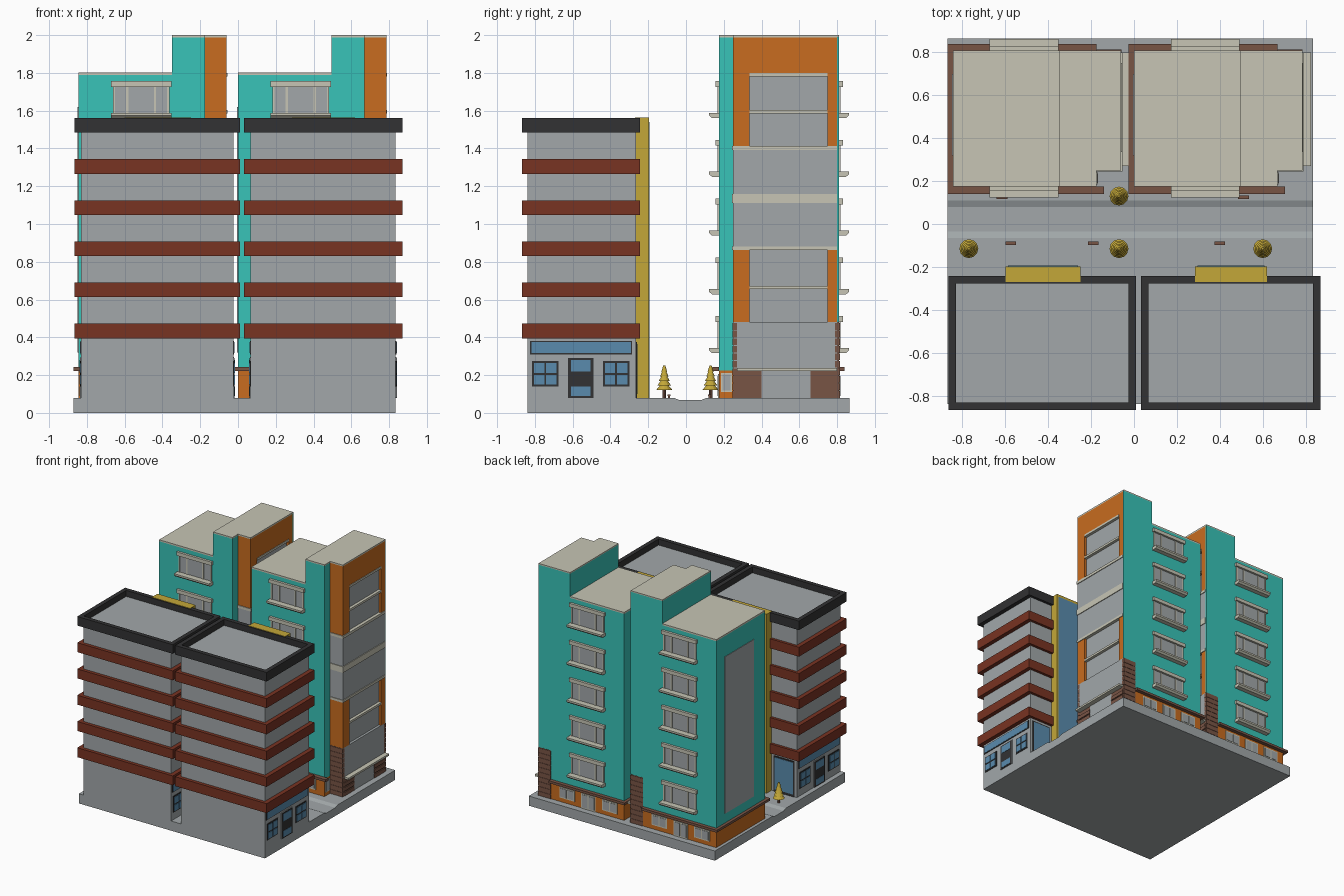
import bpy, bmesh
from mathutils import Matrix

if "Cube" in bpy.data.objects:
    bpy.data.objects.remove(bpy.data.objects["Cube"], do_unlink=True)


def material(name, r, g, b):
    m = bpy.data.materials.new(name)
    m.use_nodes = True
    m.diffuse_color = (r, g, b, 1)
    m.node_tree.nodes["Principled BSDF"].inputs["Base Color"].default_value = (r, g, b, 1)
    return m


GREY = material("concrete grey", .36, .39, .40)
TEAL = material("teal", .04, .55, .48)
ORANGE = material("orange", .58, .15, .014)
RED = material("red brown", .19, .033, .016)
DARK = material("charcoal", .032, .032, .033)
YELLOW = material("yellow", .55, .39, .04)
BEIGE = material("beige", .57, .56, .46)
BLUE = material("glass blue", .10, .26, .42)
BRICK = material("brick brown", .19, .09, .06)
GROUND = .08


def finish(name, bm, mat):
    bmesh.ops.recalc_face_normals(bm, faces=bm.faces)
    mesh = bpy.data.meshes.new(name)
    bm.to_mesh(mesh)
    bm.free()
    mesh.materials.append(mat)
    ob = bpy.data.objects.new(name, mesh)
    bpy.context.collection.objects.link(ob)
    return ob


def boxes(name, mat, *spans):
    """One object from boxes given as x0, x1, y0, y1, z0, z1."""
    bm = bmesh.new()
    for x0, x1, y0, y1, z0, z1 in spans:
        m = Matrix.Translation(((x0 + x1) / 2, (y0 + y1) / 2, (z0 + z1) / 2))
        m = m @ Matrix.Diagonal((abs(x1 - x0), abs(y1 - y0), abs(z1 - z0), 1))
        bmesh.ops.create_cube(bm, size=1, matrix=m)
    return finish(name, bm, mat)


def extrude(name, mat, points, vec):
    bm = bmesh.new()
    face = bm.faces.new([bm.verts.new(p) for p in points])
    new = bmesh.ops.extrude_face_region(bm, geom=[face])["geom"]
    bmesh.ops.translate(bm, vec=vec, verts=[v for v in new if isinstance(v, bmesh.types.BMVert)])
    return finish(name, bm, mat)


# Ground slab with a sunken road between the pavements
section = [(-.84, 0), (.865, 0), (.865, GROUND), (.11, GROUND), (.08, .068),
           (-.035, .068), (-.065, GROUND), (-.84, GROUND)]
extrude("ground_slab", GREY, [(-.87, y, z) for y, z in section], (1.705, 0, 0))


# Office blocks
def shop_side(tag, x, s):
    """Shop windows, door and sign on a side wall; s is the outward direction."""
    frame, mid, pane = x + s * .004, x + s * .006, x + s * .008
    boxes(tag + "_sign_frame", DARK, (x, frame, -.825, -.285, .31, .38))
    boxes(tag + "_sign", BLUE, (x, mid, -.818, -.292, .316, .374))
    frames, panes = [], []
    for y in (-.815, -.44):
        frames.append((x, frame, y, y + .14, .14, .275))
        for i in range(2):
            a = y + .01 + i * .065
            panes.append((x, pane, a, a + .055, .15, .2))
            panes.append((x, pane, a, a + .055, .212, .265))
    boxes(tag + "_window_frames", DARK, *frames)
    boxes(tag + "_window_panes", BLUE, *panes)
    boxes(tag + "_door_frame", GREY, (x, frame, -.63, -.485, GROUND, .295))
    boxes(tag + "_door", DARK, (x, mid, -.625, -.49, GROUND, .29))
    boxes(tag + "_door_panes", BLUE, (x, pane, -.61, -.505, .09, .14),
          (x, pane, -.61, -.505, .22, .28))


def office(side, x0, x1, tower0, tower1):
    tag = side + "_office"
    boxes(tag + "_body", GREY, (x0, x1, -.84, -.265, GROUND, 1.51))
    a, b, front, back = x0 - .035, x1 + .035, -.868, -.243
    for i in range(5):
        z = .395 + i * .2175
        boxes(tag + "_floor_band", RED, (a, b, front, back, z, z + .078))
    # parapet ring
    w, z0, z1 = .035, 1.485, 1.56
    boxes(tag + "_parapet", DARK, (a, b, front, front + w, z0, z1), (a, b, back - w, back, z0, z1),
          (a, a + w, front + w, back - w, z0, z1), (b - w, b, front + w, back - w, z0, z1))
    # stair shaft with tall glazing
    boxes(tag + "_stair_shaft", YELLOW, (tower0, tower1, -.27, -.197, GROUND, 1.563))
    boxes(tag + "_stair_glazing", BLUE, (tower0 + .012, tower1 - .012, -.2, -.193, GROUND, 1.54))
    # street shop glazing either side of the shaft
    for c, d in ((x0 + .02, tower0 - .02), (tower1 + .02, x1 - .02)):
        boxes(tag + "_street_frame", DARK, (c, d, -.267, -.26, GROUND, .375))
        boxes(tag + "_street_glass", BLUE, (c + .01, d - .01, -.267, -.257, .1, .365))
    shop_side(tag + "_left", x1, 1)
    shop_side(tag + "_right", x0, -1)


office("right", -.83, -.025, -.6, -.25)
office("left", .067, .835, .285, .62)


# Apartment blocks
FRONT, BACK, NOTCH = .175, .81, .25


def flat_window(tag, x, y, s, z):
    """Framed three-part window with a sill and hood; s is the outward y direction."""
    x1 = x + .32
    boxes(tag + "_window_glass", GREY, (x + .01, x1 - .01, y, y + s * .003, z + .02, z + .165))
    bars = [(x + t, x + t + .012, y, y + s * .008, z + .02, z + .165) for t in (.01, .08, .228, .298)]
    boxes(tag + "_window_bars", DARK if s == 0 else BEIGE, *bars)
    boxes(tag + "_window_hood", BEIGE, (x, x1, y, y + s * .02, z + .16, z + .19))
    profile = [(0, -.005), (.038, -.005), (.052, .008), (.052, .022), (0, .022)]
    extrude(tag + "_window_sill", BEIGE, [(x, y + s * d, z + h) for d, h in profile], (.32, 0, 0))


def street_front(tag, x, y, s):
    """Ground-floor windows and a door."""
    for a, b, low in ((.06, .2, .115), (.45, .59, .115), (.26, .39, GROUND)):
        boxes(tag + "_shop_frame", BEIGE, (x + a, x + b, y, y + s * .005, low, .205))
        mid = (a + b) / 2
        boxes(tag + "_shop_glass", GREY, (x + a + .01, x + mid - .005, y, y + s * .008, low + .01, .195),
              (x + mid + .005, x + b - .01, y, y + s * .008, low + .01, .195))


def apartment(side, x):
    tag = side + "_flats"
    low, step, end = x + .495, x + .67, x + .785
    inner = end - .02
    # ground floor, teal upper mass and taller tower
    boxes(tag + "_ground_floor", ORANGE, (x, step, FRONT, BACK, GROUND, .225))
    boxes(tag + "_main_block", TEAL, (x, low, FRONT, BACK, .225, 1.79))
    boxes(tag + "_tower", TEAL, (low, step, FRONT, BACK, .225, 1.99),
          (step, end, .8, BACK, .48, 1.99))
    boxes(tag + "_roof", BEIGE, (x, low, FRONT, BACK, 1.79, 1.803))
    outline = [(low, FRONT), (step, FRONT), (step, NOTCH), (end, NOTCH), (end, BACK), (low, BACK)]
    extrude(tag + "_tower_roof", BEIGE, [(a, b, 1.988) for a, b in outline], (0, 0, .012))
    # cornice over the ground floor
    boxes(tag + "_cornice", BRICK, (x - .025, x + .705, .14, FRONT, .222, .242),
          (x - .025, x, FRONT, BACK, .222, .242), (x - .025, step, BACK, .84, .222, .242))
    # grey panel on the blank side wall
    boxes(tag + "_side_panel", GREY, (x - .004, x, .32, .7, .32, 1.62))
    # balcony bay: recessed core with grey floors and orange surrounds
    boxes(tag + "_bay_core", GREY, (step, inner, NOTCH + .02, .8, GROUND, 1.99))
    boxes(tag + "_bay_floors", GREY, (step, end, NOTCH, .8, .225, .48), (step, end, NOTCH, .8, .87, 1.41),
          (step, end, .4, .66, GROUND, .225))
    surround = [(step, end, NOTCH, .8, 1.79, 1.988)]
    for z0, z1 in ((.48, .87), (1.41, 1.79)):
        surround += [(step, end, NOTCH, .335, z0, z1), (step, end, .75, .8, z0, z1)]
    boxes(tag + "_bay_surround", ORANGE, *surround)
    boxes(tag + "_bay_bands", BEIGE, *[(step, end + .006, NOTCH - .006, .8, z, z + h)
          for z, h in ((.862, .02), (1.11, .05), (1.392, .022))])
    boxes(tag + "_bay_ledges", BEIGE, *[(inner, end + .004, .335, .75, z, z + .018)
          for z in (.655, 1.585, 1.782)])
    boxes(tag + "_canopy", BEIGE, (step, end + .04, .27, .8, .222, .238))
    # brick piers in courses
    courses = []
    for i in range(10):
        z = GROUND + i * .04
        courses += [(step, end + .001, NOTCH - .004, NOTCH + .02, z, z + .035),
                    (step, end + .001, .79, BACK + .004, z, z + .035)]
        if z < .19:
            courses += [(step, end + .004, NOTCH + .02, .4, z, z + .03),
                        (step, end + .004, .66, .8, z, z + .03)]
    boxes(tag + "_brick_courses", BRICK, *courses)
    boxes(tag + "_brick_piers", BRICK, (step, end - .003, NOTCH, .4, GROUND, .222),
          (step, end - .003, .66, BACK, GROUND, .222), (step, end - .003, NOTCH - .001, NOTCH + .02, GROUND, .48),
          (step, end - .003, .79, BACK + .001, GROUND, .48))
    # windows
    for y, s in ((FRONT, -1), (BACK, 1)):
        for i in range(5):
            flat_window(tag, x + .172, y, s, .322 + i * .311)
        street_front(tag, x, y, s)
    boxes(tag + "_corner_frame", BEIGE, (step, step + .004, .185, .243, .11, .21))
    boxes(tag + "_corner_glass", GREY, (step, step + .007, .192, .236, .118, .202))


apartment("right", -.845)
apartment("left", 0)


# Street trees in tiers
def tree(x, y):
    bm = bmesh.new()
    for i in range(5):
        r = .044 - i * .007
        bmesh.ops.create_cone(bm, cap_ends=True, segments=12, radius1=r, radius2=r * .35, depth=.034,
                              matrix=Matrix.Translation((x, y, .137 + i * .024)))
    finish("tree_foliage", bm, YELLOW)
    bm = bmesh.new()
    bmesh.ops.create_cone(bm, cap_ends=True, segments=8, radius1=.009, radius2=.009, depth=.06,
                          matrix=Matrix.Translation((x, y, .1)))
    finish("tree_trunk", bm, BRICK)


for spot in ((-.77, -.115), (-.07, -.115), (.6, -.115), (-.07, .13)):
    tree(*spot)

# Benches
for x, y in ((-.575, -.09), (-.19, -.09), (.4, -.09), (-.615, .125), (.51, .125)):
    boxes("bench", BRICK, (x - .025, x + .025, y - .008, y + .008, .09, .097),
          (x - .02, x - .014, y - .006, y + .006, GROUND, .09),
          (x + .014, x + .02, y - .006, y + .006, GROUND, .09))
